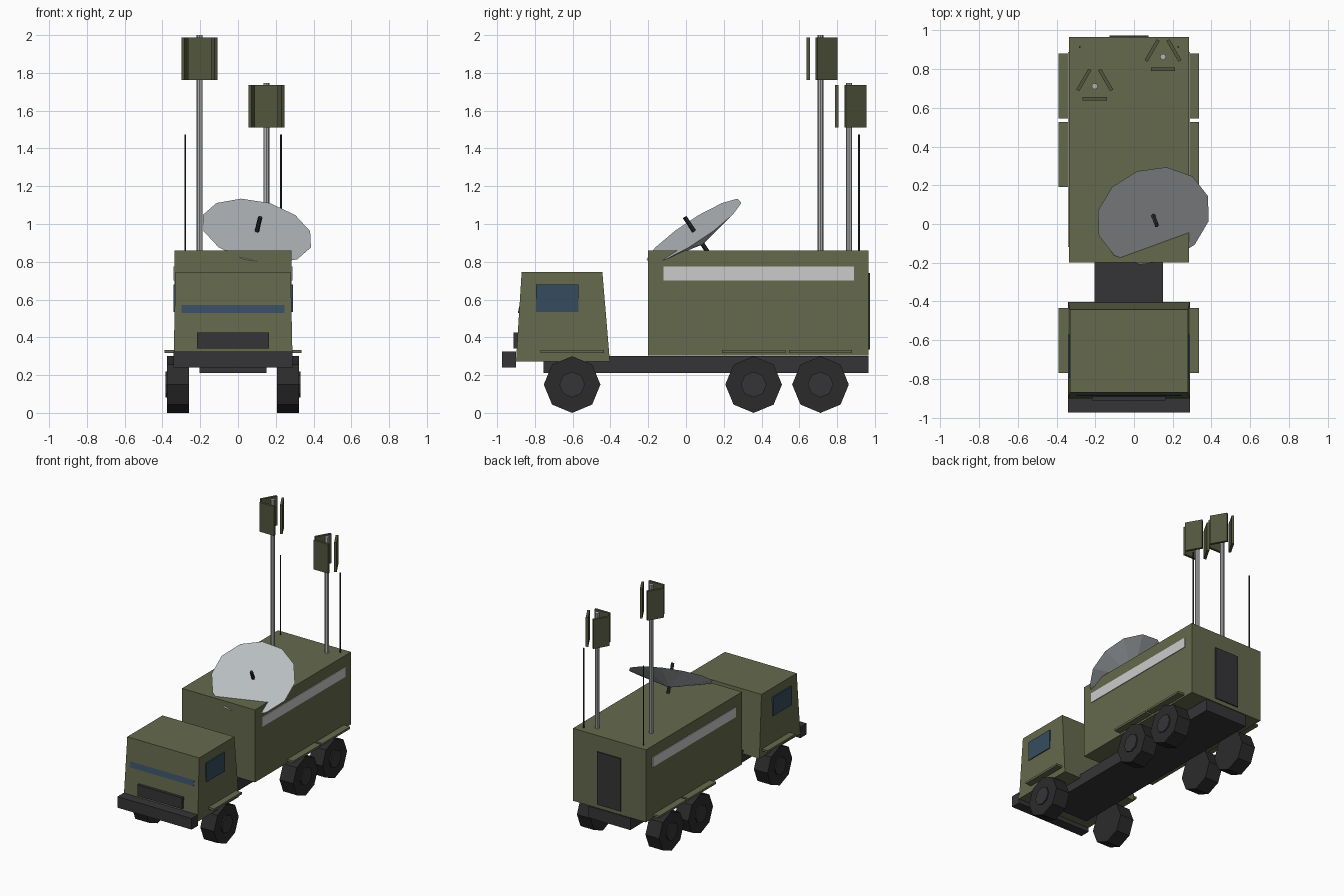
import bpy
from math import radians, sin, cos
from mathutils import Vector, Euler

if "Cube" in bpy.data.objects:
    bpy.data.objects.remove(bpy.data.objects["Cube"])

X0 = -0.026  # truck centreline


def mat(name, r, g, b):
    m = bpy.data.materials.new(name)
    m.diffuse_color = (r, g, b, 1)
    m.use_nodes = True
    m.node_tree.nodes["Principled BSDF"].inputs["Base Color"].default_value = m.diffuse_color
    return m


OLIVE = mat("olive", 0.130, 0.143, 0.073)
PANEL = mat("dark_olive", 0.085, 0.095, 0.048)
BLACK = mat("rubber", 0.024, 0.024, 0.025)
DARK = mat("dark_metal", 0.036, 0.036, 0.039)
STEEL = mat("steel", 0.45, 0.45, 0.46)
GLASS = mat("glass", 0.037, 0.072, 0.115)
PALE = mat("pale_grey", 0.55, 0.55, 0.55)
DISH = mat("dish_grey", 0.47, 0.50, 0.52)


def finish(name, m):
    o = bpy.context.object
    o.name = name
    o.data.materials.append(m)
    return o


def box(name, lo, hi, m, rot=(0, 0, 0)):
    lo, hi = Vector(lo), Vector(hi)
    bpy.ops.mesh.primitive_cube_add(size=1, location=(lo + hi) / 2, rotation=rot)
    o = finish(name, m)
    o.scale = hi - lo
    return o


def cyl(name, c, r, depth, n, m, rot=(0, 0, 0)):
    bpy.ops.mesh.primitive_cylinder_add(vertices=n, radius=r, depth=depth, location=c, rotation=rot)
    return finish(name, m)


# chassis, equipment body, rear door
box("chassis", (X0 - .177, -.755, .21), (X0 + .177, .966, .30), DARK)
box("equipment_body", (X0 - .31, -.20, .305), (X0 + .31, .966, .861), OLIVE)
box("rear_door", (X0 - .10, .955, .335), (X0 + .10, .975, .74), DARK)

# tapered cab
cab = box("cab", (X0 - .315, -.90, .272), (X0 + .315, -.403, .747), OLIVE)
for v in cab.data.vertices:
    if v.co.z > 0:
        v.co.x *= .305 / .315
        v.co.y += .06 if v.co.y < 0 else -.08

# cab front
box("bumper", (X0 - .315, -.975, .24), (X0 + .315, -.90, .325), DARK)
box("grille", (X0 - .19, -.912, .34), (X0 + .19, -.87, .425), DARK)
box("windscreen", (X0 - .272, -.8736, .526), (X0 + .272, -.8536, .686), GLASS, (radians(-12), 0, 0))

# side parts on both sides
for s, side in ((-1, "left"), (1, "right")):
    def side_box(name, a, b, y0, y1, z0, z1, m):
        xs = sorted((X0 + s * a, X0 + s * b))
        box(f"{side}_{name}", (xs[0], y0, z0), (xs[1], y1, z1), m)

    side_box("window", .30, .316, -.795, -.57, .535, .68, GLASS)
    side_box("stripe", .305, .315, -.12, .89, .70, .775, PALE)
    for i, y in enumerate((-.603, .358, .712)):
        side_box(f"fender_{i}", .218, .363, y - .168, y + .168, .318, .334, OLIVE)
        rot = (0, radians(90), 0)
        cyl(f"{side}_wheel_{i}", (X0 + s * .291, y, .15), .15, .116, 8, BLACK, rot)
        cyl(f"{side}_hub_{i}", (X0 + s * .335, y, .15), .068, .046, 8, DARK, rot)
    # whip aerial
    cyl(f"{side}_whip", (X0 + s * .254, .915, 1.163), .005, .62, 6, BLACK)

# masts with three antenna panels each
for i, (x, y, top) in enumerate(((-.203, .712, 2.0), (.150, .864, 1.747))):
    cyl(f"mast_{i}", (x, y, (top + .85) / 2), .016, top - .85, 8, STEEL)
    for k in range(3):
        a = radians(-90 + 120 * k)
        cx, cy = x + .065 * cos(a), y + .065 * sin(a)
        box(f"mast_{i}_panel_{k}", (cx - .009, cy - .0625, top - .237),
            (cx + .009, cy + .0625, top - .012), PANEL, (0, 0, a))

# tilted dish: flat face with a conical back, and feed rod through the axis
rot = Euler((radians(35), 0, radians(20)))
n = rot.to_matrix() @ Vector((0, 0, 1))
c = Vector((.100, .042, .962))
bpy.ops.mesh.primitive_cone_add(vertices=12, radius1=.02, radius2=.30, depth=.08,
                                location=c - n * .04, rotation=rot)
finish("dish", DISH)
cyl("dish_feed", c - n * .02, .012, .22, 6, BLACK, rot)
